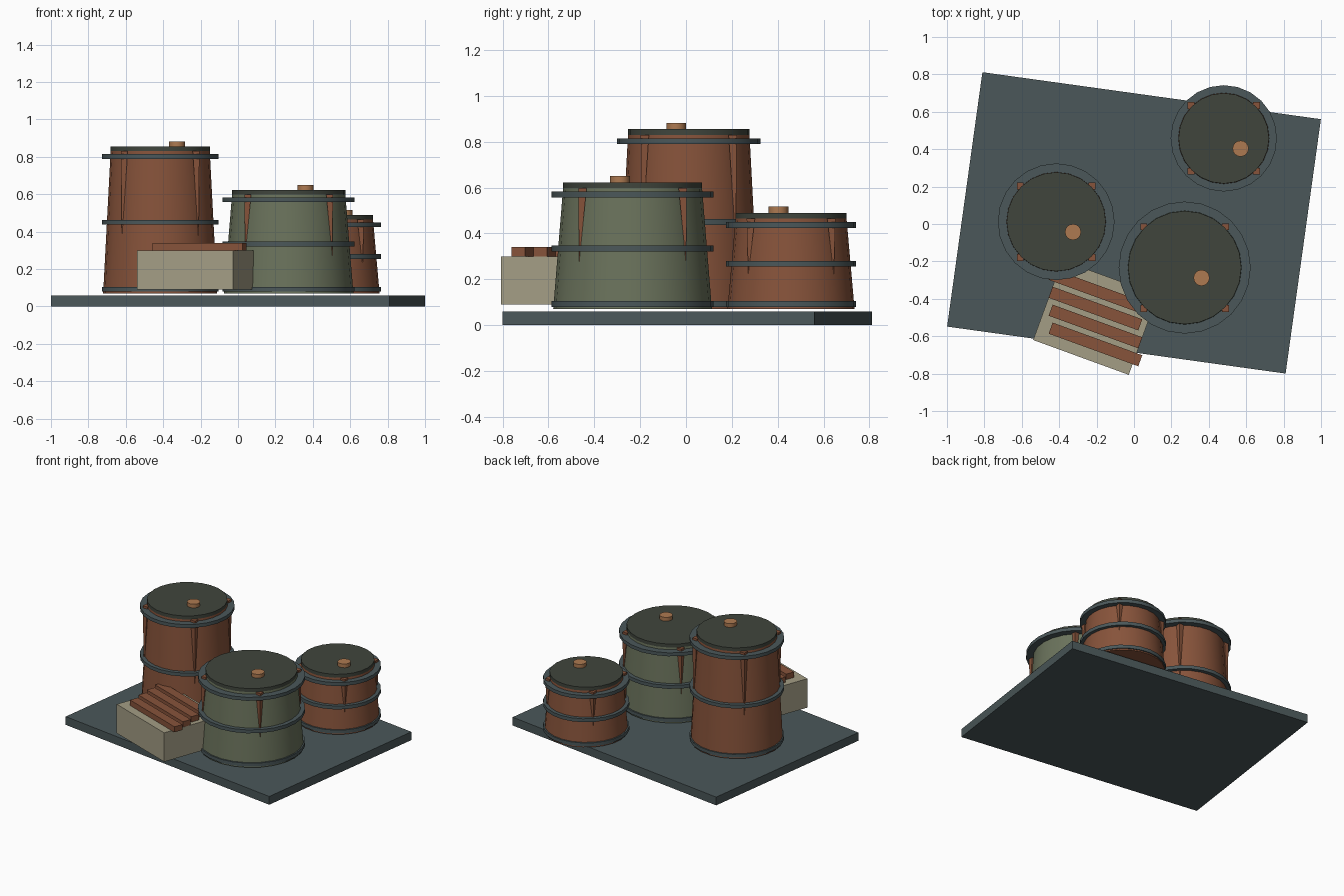
import bpy, bmesh
from math import radians, pi, cos, sin, sqrt
from mathutils import Vector, Matrix

if "Cube" in bpy.data.objects:
    bpy.data.objects.remove(bpy.data.objects["Cube"])

SIDES = 24


def mat(name, r, g, b):
    m = bpy.data.materials.new(name)
    m.diffuse_color = (*[(c / 255) ** 2.2 for c in (r, g, b)], 1)
    m.use_nodes = True
    m.node_tree.nodes["Principled BSDF"].inputs["Base Color"].default_value = m.diffuse_color
    return m


RUST = mat("rust_brown", 134, 84, 61)
GREEN = mat("olive_green", 106, 114, 92)
SLATE = mat("slate", 76, 88, 90)
DARK = mat("dark_lid", 66, 71, 63)
COPPER = mat("copper", 172, 121, 82)
SAND = mat("sand", 162, 156, 132)


def finish(name, bm, material, smooth=False):
    bmesh.ops.recalc_face_normals(bm, faces=bm.faces)
    me = bpy.data.meshes.new(name)
    bm.to_mesh(me)
    bm.free()
    me.materials.append(material)
    ob = bpy.data.objects.new(name, me)
    bpy.context.collection.objects.link(ob)
    if smooth:
        bpy.ops.object.select_all(action='DESELECT')
        ob.select_set(True)
        bpy.context.view_layer.objects.active = ob
        bpy.ops.object.shade_smooth_by_angle(angle=radians(30))
    return ob


def box(name, center, size, angle, material):
    bm = bmesh.new()
    bmesh.ops.create_cube(bm, size=1, matrix=Matrix.Diagonal((*size, 1)))
    ob = finish(name, bm, material)
    ob.location = center
    ob.rotation_euler.z = radians(angle)
    return ob


def drum(name, x, y, z0, z1, r0, r1, material, sides=SIDES):
    bm = bmesh.new()
    bmesh.ops.create_cone(bm, cap_ends=True, segments=sides, radius1=r0,
                          radius2=r1, depth=z1 - z0)
    ob = finish(name, bm, material, True)
    ob.location = (x, y, (z0 + z1) / 2)
    return ob


def spike(name, x, y, ang, top, tip, r_top, r_tip, material):
    # square-topped sliver that follows the slanted wall down to a point
    d = Vector((cos(ang), sin(ang), 0))
    c = Vector((x, y, 0)) + d * r_top + Vector((0, 0, top))
    s = 0.018
    bm = bmesh.new()
    q = [bm.verts.new(c + Vector((i * s, j * s, 0)))
         for i, j in ((-1, -1), (1, -1), (1, 1), (-1, 1))]
    p = bm.verts.new(Vector((x, y, tip)) + d * r_tip)
    bm.faces.new(q)
    for i in range(4):
        bm.faces.new((q[i], q[(i + 1) % 4], p))
    finish(name, bm, material)


def tank(name, x, y, top, r_bottom, r_top, r_ring, material):
    z0 = 0.07
    h = top - z0
    drum(name + "_body", x, y, z0, top, r_bottom, r_top, material)
    # three hoops
    for label, z in (("lower", z0 + 0.022), ("middle", z0 + h / 2), ("upper", top - 0.028)):
        drum(f"{name}_{label}_hoop", x, y, z - 0.0125, z + 0.0125, r_ring, r_ring, SLATE)
    # lid and vent cap
    drum(name + "_lid", x, y, top, top + 0.025, r_top, r_top, DARK)
    drum(name + "_cap", x + 0.09, y - 0.055, top + 0.025, top + 0.052, 0.043, 0.043, COPPER, 16)
    # four tapering ribs
    for i in range(4):
        spike(f"{name}_rib_{i + 1}", x, y, pi / 4 + i * pi / 2, top, top - 0.62 * h,
              r_top + 0.006, r_top + (r_bottom - r_top) * 0.62, RUST)


# ground slab
box("base_slab", (0, 0.006, 0.03), (1.827, 1.373, 0.06), -7.9, SLATE)

# three tanks
tank("tall_tank", -0.416, 0.012, 0.83, 0.305, 0.265, 0.312, RUST)
tank("green_tank", 0.271, -0.233, 0.598, 0.346, 0.303, 0.353, GREEN)
tank("small_tank", 0.48, 0.458, 0.465, 0.277, 0.242, 0.284, RUST)

# crate with slatted top
box("crate", (-0.206, -0.50, 0.195), (0.544, 0.454, 0.21), -20, SAND)
for i in range(4):
    box(f"crate_slat_{i + 1}", (-0.206, -0.644 + 0.096 * i, 0.32), (0.51, 0.063, 0.04), -20, RUST)
